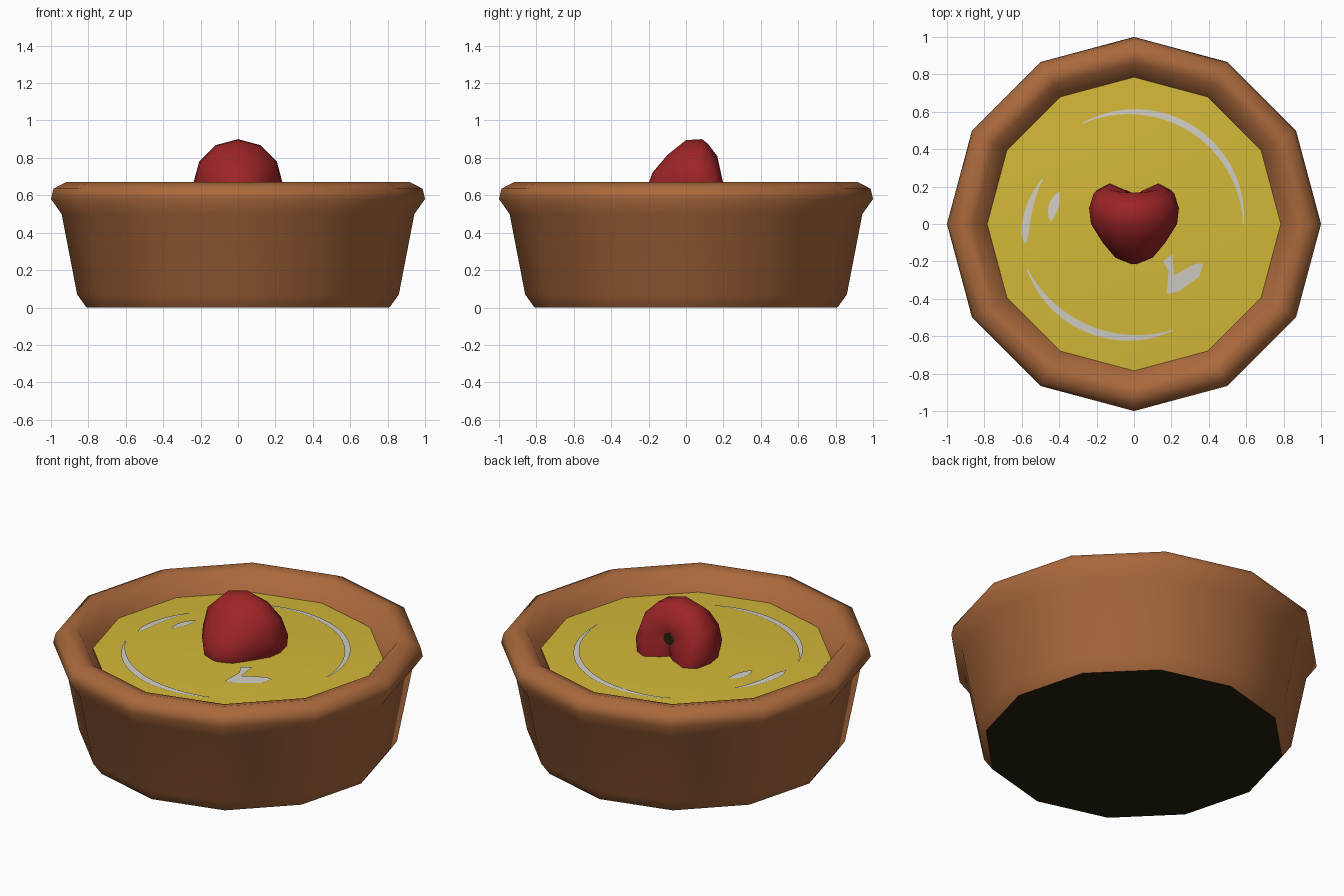
import bpy, math

if "Cube" in bpy.data.objects:
    bpy.data.objects.remove(bpy.data.objects["Cube"])

SIDES = 12
FILL_R, FILL_EDGE, FILL_TOP = 0.785, 0.557, 0.603


def material(name, rgb):
    m = bpy.data.materials.new(name)
    m.diffuse_color = (*rgb, 1)
    m.use_nodes = True
    m.node_tree.nodes["Principled BSDF"].inputs["Base Color"].default_value = m.diffuse_color
    return m


CRUST = material("baked_crust", (0.40, 0.14, 0.045))
CUSTARD = material("yellow_custard", (0.65, 0.48, 0.04))
GLOSS = material("pale_gloss", (0.63, 0.61, 0.56))
RED = material("berry_red", (0.34, 0.018, 0.02))
DARK = material("dark_brown", (0.02, 0.014, 0.005))


def make(name, verts, faces, mat, smooth=None):
    me = bpy.data.meshes.new(name)
    me.from_pydata(verts, [], faces)
    ob = bpy.data.objects.new(name, me)
    bpy.context.collection.objects.link(ob)
    me.materials.append(mat)
    if smooth:
        bpy.ops.object.select_all(action='DESELECT')
        ob.select_set(True)
        bpy.context.view_layer.objects.active = ob
        bpy.ops.object.shade_smooth_by_angle(angle=math.radians(smooth))
    return ob


def skin(rings, n=SIDES):
    """Quads joining consecutive rings of n vertices."""
    return [(r * n + i, r * n + (i + 1) % n, (r + 1) * n + (i + 1) % n, (r + 1) * n + i)
            for r in range(rings - 1) for i in range(n)]


def circle(r, z):
    return [(r * math.cos(2 * math.pi * i / SIDES), r * math.sin(2 * math.pi * i / SIDES), z)
            for i in range(SIDES)]


# Crust: lathed wall and rolled rim, ending at the filling
profile = [(0.81, 0), (0.86, 0.07), (0.943, 0.5), (1.0, 0.58), (0.987, 0.635),
           (0.92, 0.67), (0.86, 0.655), (FILL_R, FILL_EDGE - 0.005)]
make("crust", [v for r, z in profile for v in circle(r, z)], skin(len(profile)), CRUST, 70)

# Dark underside
make("base", circle(0.81, 0), [tuple(reversed(range(SIDES)))], DARK)

# Gently raised custard filling
make("filling", circle(FILL_R, FILL_EDGE) + [(0, 0, FILL_TOP)],
     [(i, (i + 1) % SIDES, SIDES) for i in range(SIDES)], CUSTARD, 40)


def on_filling(x, y, lift=0.004):
    step = 2 * math.pi / SIDES
    d = max(x * math.cos((k + 0.5) * step) + y * math.sin((k + 0.5) * step) for k in range(SIDES))
    return (x, y, FILL_TOP - (FILL_TOP - FILL_EDGE) * d / (FILL_R * math.cos(step / 2)) + lift)


# Gloss streaks: tapered arcs painted on the filling
def streak(name, a0, a1, r0, r1, width, peak=0.5, steps=24):
    verts = []
    for i in range(steps + 1):
        t = i / steps
        a = math.radians(a0 + (a1 - a0) * t)
        s = t / peak * 0.5 if t < peak else 0.5 + (t - peak) / (1 - peak) * 0.5
        w = width * max(math.sin(math.pi * s), 0.1) ** 0.7 / 2
        r = r0 + (r1 - r0) * t
        verts += [on_filling((r - w) * math.cos(a), (r - w) * math.sin(a)),
                  on_filling((r + w) * math.cos(a), (r + w) * math.sin(a))]
    make(name, verts, [(2 * i, 2 * i + 1, 2 * i + 3, 2 * i + 2) for i in range(steps)], GLOSS)


streak("gloss_back", 0, 117, 0.585, 0.605, 0.036)
streak("gloss_front", 203, 290, 0.62, 0.605, 0.04)
streak("gloss_left", 154, 190, 0.545, 0.59, 0.042, 0.8)
streak("gloss_left_small", 157, 178, 0.435, 0.445, 0.052, 0.5)

# Hooked gloss mark
hook = [(0.205, -0.16), (0.155, -0.2), (0.185, -0.25), (0.175, -0.375), (0.24, -0.36),
        (0.35, -0.28), (0.37, -0.21), (0.33, -0.21), (0.215, -0.275)]
make("gloss_hook", [on_filling(x, y, 0.005) for x, y in hook], [tuple(range(len(hook)))], GLOSS)

# Berry lying on its side: rings (y, centre height, radius) from tip to stem dimple
berry = [(-0.213, 0.61, 0.015), (-0.18, 0.62, 0.1), (-0.1, 0.648, 0.167), (0.0, 0.665, 0.23),
         (0.085, 0.66, 0.24), (0.165, 0.66, 0.215), (0.2, 0.66, 0.15), (0.16, 0.705, 0.035)]
verts = []
for k, (y, cz, r) in enumerate(berry):
    for i in range(SIDES):
        a = 2 * math.pi * i / SIDES
        x, dz = r * math.cos(a), r * math.sin(a)
        yy = y
        if k in (5, 6):                       # back face leans, with a crease low down
            yy -= 0.22 * dz
            if dz < 0:
                yy -= 0.1 * max(0, 1 - abs(x) / 0.11)
        verts.append((x, yy, cz + dz))
faces = skin(len(berry)) + [tuple(reversed(range(SIDES)))]
faces = [tuple(reversed(f)) for f in faces]
make("berry", verts, [tuple(reversed(f)) for f in faces], RED, 50)

# Dark stem dimple
make("stem_dimple", [(x * 0.035, 0.163, 0.705 + z * 0.035) for x, z, _ in circle(1, 0)],
     [tuple(reversed(range(SIDES)))], DARK)
